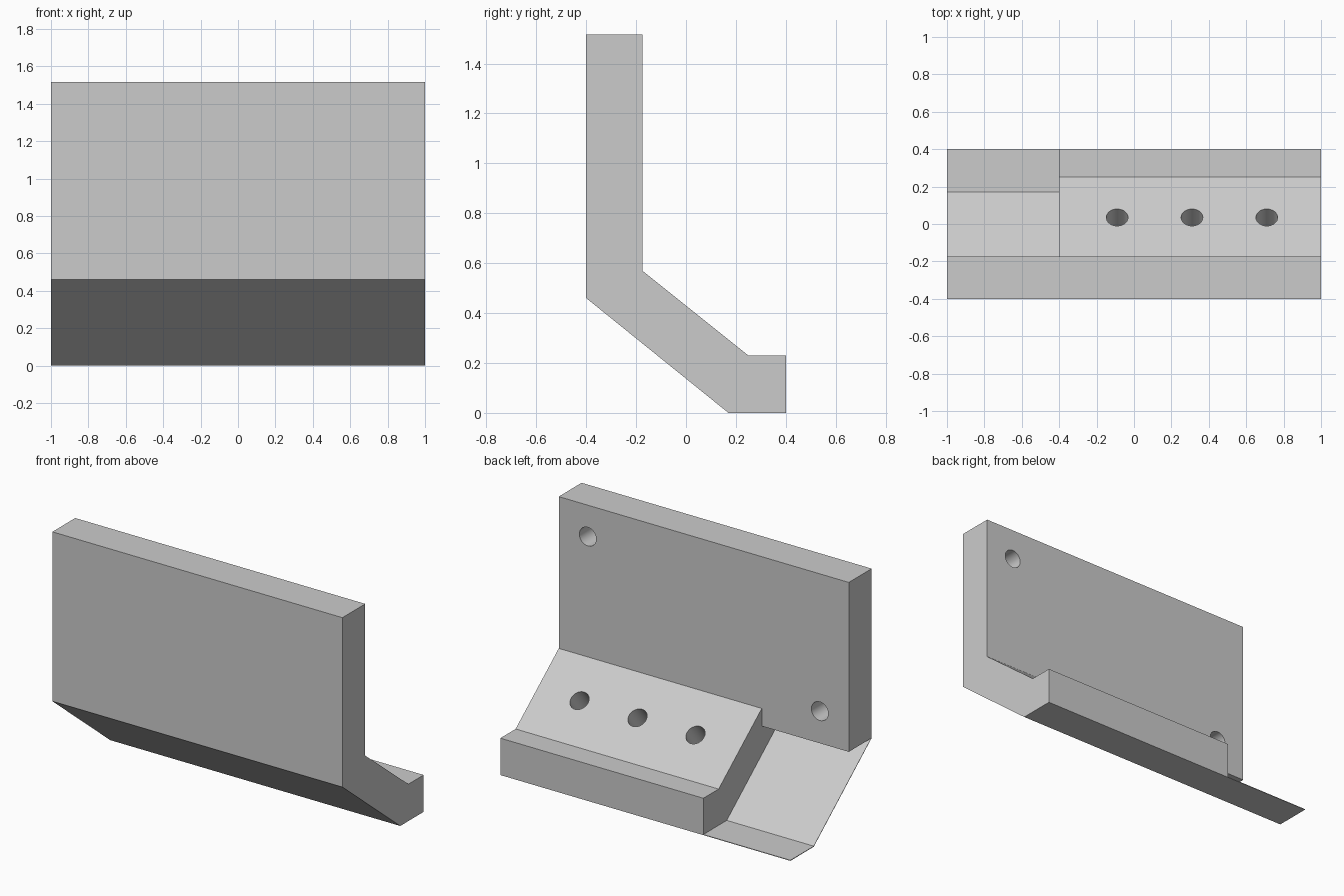
import bpy, bmesh
from mathutils import Vector

if "Cube" in bpy.data.objects:
    bpy.data.objects.remove(bpy.data.objects["Cube"], do_unlink=True)

grey = bpy.data.materials.new("plain grey")
grey.use_nodes = True
colour = (0.6, 0.6, 0.6, 1)
grey.diffuse_color = colour
grey.node_tree.nodes["Principled BSDF"].inputs["Base Color"].default_value = colour


def add_object(name, bm):
    bmesh.ops.recalc_face_normals(bm, faces=bm.faces)
    mesh = bpy.data.meshes.new(name)
    bm.to_mesh(mesh)
    bm.free()
    mesh.materials.append(grey)
    obj = bpy.data.objects.new(name, mesh)
    bpy.context.collection.objects.link(obj)
    return obj


def prism(name, profile, x0, x1):
    """Extrude a (y, z) profile along x."""
    bm = bmesh.new()
    face = bm.faces.new([bm.verts.new((x0, y, z)) for y, z in profile])
    moved = bmesh.ops.extrude_face_region(bm, geom=[face])["geom"]
    verts = [v for v in moved if isinstance(v, bmesh.types.BMVert)]
    bmesh.ops.translate(bm, verts=verts, vec=(x1 - x0, 0, 0))
    return add_object(name, bm)


def drill(name, centre, normal, radius=0.058, depth=0.218):
    """Blind hole cutter sunk into a face along its normal."""
    bm = bmesh.new()
    bmesh.ops.create_cone(bm, cap_ends=True, segments=40, radius1=radius,
                          radius2=radius, depth=2 * depth)
    obj = add_object(name, bm)
    obj.rotation_mode = "QUATERNION"
    obj.rotation_quaternion = Vector(normal).to_track_quat("Z", "X")
    obj.location = centre
    return obj


# Bent bracket: upright plate, sloping brace and foot
bracket = prism("bracket", [(-0.4, 1.516), (-0.175, 1.516), (-0.175, 0.57),
                            (0.25, 0.23), (0.4, 0.23), (0.4, 0),
                            (0.17, 0), (-0.4, 0.46)], -1, 1)

# Recess at one end, leaving a thin skin under the brace and foot
skin = 0.004
cutters = [prism("recess_cutter", [(-0.395, 0.46), (-0.175, 0.46), (-0.175, 0.8),
                                   (0.6, 0.8), (0.6, skin), (0.17, skin)], -1.2, -0.4)]

# Three holes square to the slope
for x in (-0.09, 0.31, 0.71):
    cutters.append(drill("slope_hole_cutter", (x, 0.035, 0.402), (0, 0.34, 0.425)))

# Two holes in the back of the upright plate
for x, z in ((0.8, 1.32), (-0.8, 0.66)):
    cutters.append(drill("plate_hole_cutter", (x, -0.175, z), (0, 1, 0)))

bpy.ops.object.select_all(action="DESELECT")
bpy.context.view_layer.objects.active = bracket
bracket.select_set(True)
for cutter in cutters:
    cutter.hide_render = True
    mod = bracket.modifiers.new("cut", "BOOLEAN")
    mod.operation = "DIFFERENCE"
    mod.solver = "EXACT"
    mod.object = cutter
    bpy.ops.object.modifier_apply(modifier=mod.name)
    bpy.data.objects.remove(cutter, do_unlink=True)

# Smooth hole walls, crisp edges
bpy.ops.object.shade_smooth_by_angle(angle=0.5)
